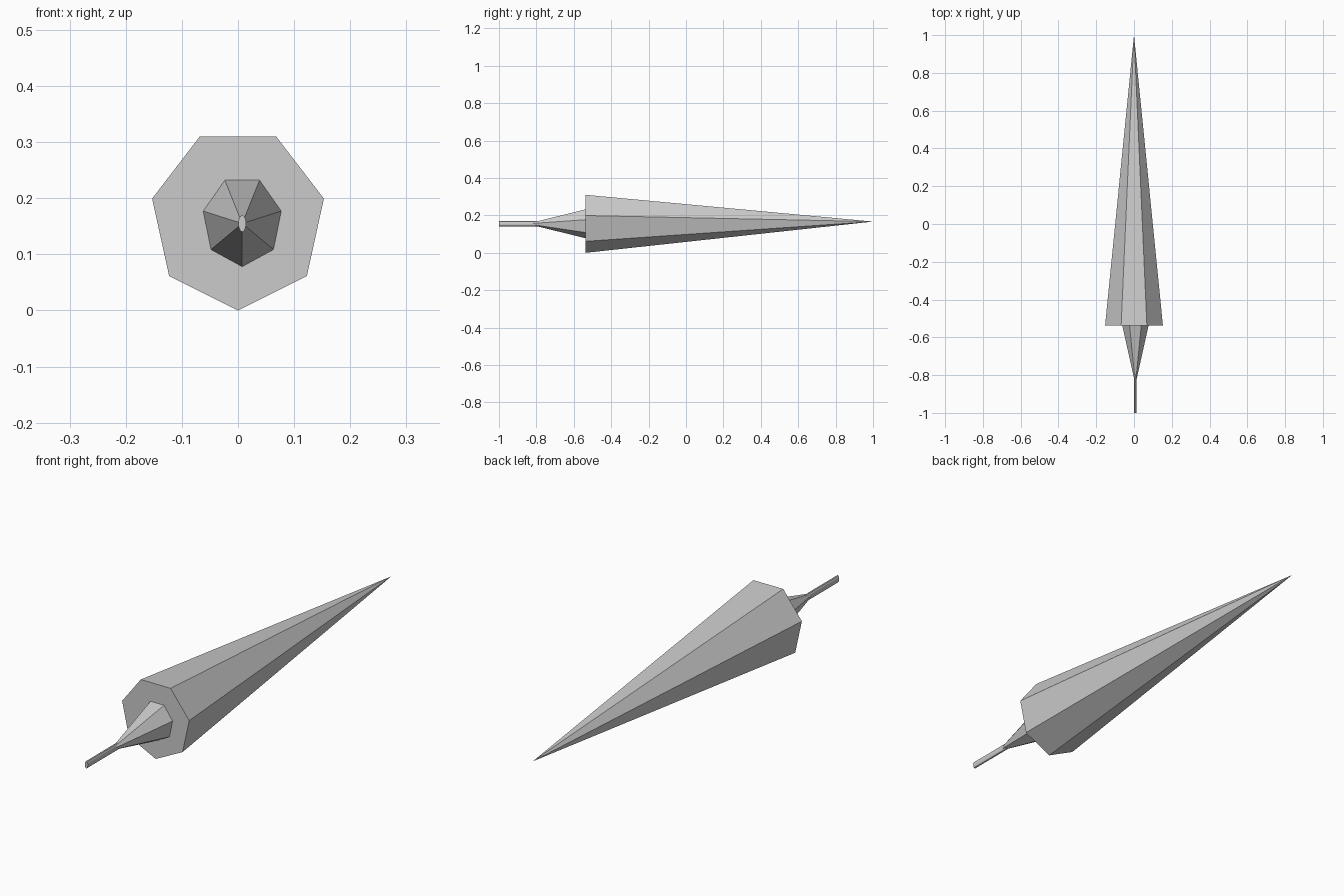
import bpy, bmesh
from math import sin, cos, tau

if "Cube" in bpy.data.objects:
    bpy.data.objects.remove(bpy.data.objects["Cube"])


def loft(name, sides, rings, apex=None):
    """Loft along y. Each ring is (x, y, z, x radius, z radius), with a corner pointing down."""
    bm = bmesh.new()
    loops = []
    for x, y, z, rx, rz in rings:
        loops.append([bm.verts.new((x + rx * sin(tau * i / sides), y,
                                    z - rz * cos(tau * i / sides)))
                      for i in range(sides)])
    bm.faces.new(loops[0])
    for a, b in zip(loops, loops[1:]):
        for i in range(sides):
            j = (i + 1) % sides
            bm.faces.new((a[i], a[j], b[j], b[i]))
    last = loops[-1]
    if apex:
        tip = bm.verts.new(apex)
        for i in range(sides):
            bm.faces.new((last[i], last[(i + 1) % sides], tip))
    else:
        bm.faces.new(last)
    bmesh.ops.recalc_face_normals(bm, faces=bm.faces)
    mesh = bpy.data.meshes.new(name)
    bm.to_mesh(mesh)
    bm.free()
    obj = bpy.data.objects.new(name, mesh)
    bpy.context.collection.objects.link(obj)
    return obj


# Long seven-sided spike pointing back
loft("main_spike", 7, [(0, -0.537, 0.163, 0.157, 0.163)], (0, 1.0, 0.167))

# Short seven-sided cone on the front of the spike base
loft("front_cone", 7, [(0.0075, -0.537, 0.159, 0.0713, 0.081)], (0.0075, -0.85, 0.155))

# Thin oval rod at the front
loft("front_rod", 12, [(0.0075, -1.0, 0.155, 0.007, 0.015),
                       (0.0075, -0.79, 0.155, 0.007, 0.015)])
